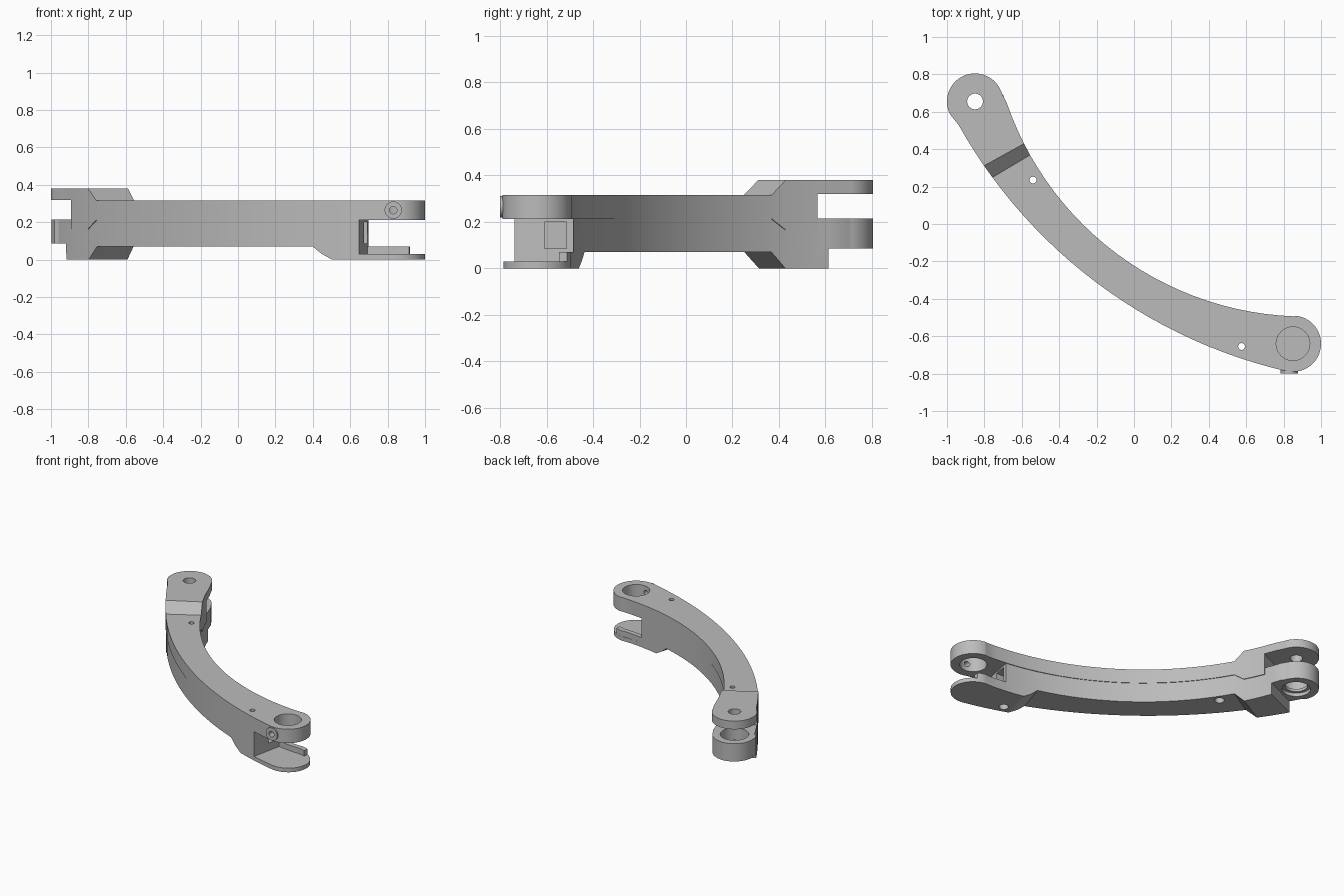
import bpy, bmesh
from math import radians, cos, sin, ceil, pi
from mathutils import Vector, Matrix

if "Cube" in bpy.data.objects:
    bpy.data.objects.remove(bpy.data.objects["Cube"])

grey = bpy.data.materials.new("machined grey")
grey.use_nodes = True
grey.diffuse_color = (0.5, 0.5, 0.5, 1)
grey.node_tree.nodes["Principled BSDF"].inputs["Base Color"].default_value = (0.5, 0.5, 0.5, 1)

# Plan shape: two tangent arcs joined by a round cap at each end
LEFT, RIGHT, CAP = Vector((-0.85, 0.655)), Vector((0.85, -0.64)), 0.15
INNER = (Vector((0.92, 1.197)), 1.692, 196.9, 267.8)
OUTER = (Vector((1.43, 1.856)), 2.714, 207.7, 256.9)


def polar(centre, radius, degrees):
    a = radians(degrees)
    return centre + radius * Vector((cos(a), sin(a)))


def chord(s):
    """Outer and inner edge at s: -1..0 left cap, 0..1 arm, 1..2 right cap."""
    if s < 0:
        half = 95.4 * (1 + s)
        return polar(LEFT, CAP, 112.3 + half), polar(LEFT, CAP, 112.3 - half)
    if s > 1:
        half = 95.4 * (2 - s)
        return polar(RIGHT, CAP, 352.3 - half), polar(RIGHT, CAP, 352.3 + half)
    return [polar(c, r, a + (b - a) * s) for c, r, a, b in (OUTER, INNER)]


def finish(bm, name):
    bmesh.ops.remove_doubles(bm, verts=bm.verts, dist=1e-5)
    bmesh.ops.recalc_face_normals(bm, faces=bm.faces)
    mesh = bpy.data.meshes.new(name)
    bm.to_mesh(mesh)
    bm.free()
    mesh.materials.append(grey)
    obj = bpy.data.objects.new(name, mesh)
    bpy.context.collection.objects.link(obj)
    return obj


def loft(name, knots, span=(0, 1)):
    """Follow the arm through knots of (s, bottom, top)."""
    samples = [knots[0]]
    for a, b in zip(knots, knots[1:]):
        n = max(1, ceil((b[0] - a[0]) * 26))
        samples += [tuple(p + (q - p) * k / n for p, q in zip(a, b)) for k in range(1, n + 1)]
    bm = bmesh.new()
    rings = []
    for s, low, high in samples:
        out, inn = chord(s)
        p, q = out.lerp(inn, span[0]), out.lerp(inn, span[1])
        if abs(s - 0.5) > 1.4999:  # cap tip is a single upright edge
            tip = [bm.verts.new((*out, z)) for z in (low, high)]
            rings.append([tip[0], tip[0], tip[1], tip[1]])
        else:
            rings.append([bm.verts.new((*e, z)) for e, z in
                          ((p, low), (q, low), (q, high), (p, high))])
    for a, b in zip(rings, rings[1:]):
        for k in range(4):
            face = list(dict.fromkeys((a[k], a[k - 1], b[k - 1], b[k])))
            if len(face) > 2:
                bm.faces.new(face)
    for ring in (rings[0], rings[-1]):
        if len(set(ring)) == 4:
            bm.faces.new(ring)
    return finish(bm, name)


def cylinder(name, x, y, radius, low, high, z=None):
    """Upright from low to high, or along y at height z."""
    bm = bmesh.new()
    middle = (low + high) / 2
    place = Matrix.Translation((x, y, middle))
    if z is not None:
        place = Matrix.Translation((x, middle, z)) @ Matrix.Rotation(pi / 2, 4, "X")
    bmesh.ops.create_cone(bm, cap_ends=True, segments=40, radius1=radius, radius2=radius,
                          depth=high - low, matrix=place)
    return finish(bm, name)


def box(name, low, high):
    bm = bmesh.new()
    low, high = Vector(low), Vector(high)
    bmesh.ops.create_cube(bm, size=1, matrix=Matrix.Translation((low + high) / 2)
                          @ Matrix.Diagonal((*(high - low), 1)))
    return finish(bm, name)


def select(obj):
    bpy.ops.object.select_all(action="DESELECT")
    obj.select_set(True)
    bpy.context.view_layer.objects.active = obj


def cut(obj, *cutters):
    for cutter in cutters:
        cutter.hide_render = True
        mod = obj.modifiers.new("cut", "BOOLEAN")
        mod.operation, mod.solver, mod.object = "DIFFERENCE", "EXACT", cutter
        select(obj)
        bpy.ops.object.modifier_apply(modifier=mod.name)
        bpy.data.objects.remove(cutter)


# Upper shell: raised tongue on the left, round eye on the right
upper = loft("upper_shell", [
    (-1, 0.32, 0.38), (0.07, 0.32, 0.38), (0.0705, 0.165, 0.38), (0.142, 0.165, 0.38),
    (0.175, 0.213, 0.315), (1, 0.213, 0.315), (2, 0.213, 0.315)])

# Lower shell: ring on the left, dropped feet, thin foot plate on the right
lower = loft("lower_shell", [
    (-1, 0.085, 0.215), (0.045, 0.085, 0.215), (0.0455, 0, 0.215), (0.0695, 0, 0.215),
    (0.07, 0, 0.164), (0.142, 0, 0.164), (0.175, 0.07, 0.212), (0.812, 0.07, 0.212),
    (0.835, 0.03, 0.212), (0.86, 0, 0.212), (0.925, 0, 0.212), (0.9255, 0, 0.03),
    (2, 0, 0.03)], span=(0.015, 0.985))

# Raised rim along the back of the foot plate
rim = loft("foot_rim", [(0.92, 0.02, 0.07), (1.27, 0.02, 0.07)], span=(0.86, 0.984))

# Side boss on the right eye
boss = cylinder("side_boss", 0.83, 0, 0.046, -0.8, -0.76, z=0.265)
cut(boss, cylinder("boss_bore", 0.83, 0, 0.02, -0.83, -0.7, z=0.265))

# Pivot bores and cross bore
cut(upper,
    cylinder("tongue_bore", *LEFT, 0.042, 0.3, 0.4),
    cylinder("eye_bore", *RIGHT, 0.09, 0.1, 0.4),
    cylinder("cross_bore", 0.83, 0, 0.02, -0.83, -0.7, z=0.265))
cut(lower,
    cylinder("ring_bore", *LEFT, 0.075, 0.05, 0.25),
    cylinder("ring_seat_top", *LEFT, 0.095, 0.13, 0.25),
    cylinder("ring_seat_bottom", *LEFT, 0.095, 0.05, 0.11),
    box("end_pocket", (0.58, -0.61, 0.085), (0.8, -0.515, 0.2)))

# Screw holes with wider counterbores underneath
for x, y, depth in ((-0.54, 0.235, 0.12), (0.575, -0.655, 0.06)):
    cut(upper, cylinder("screw_hole", x, y, 0.018, 0.1, 0.4))
    cut(lower, cylinder("screw_hole", x, y, 0.018, -0.1, 0.4),
        cylinder("counterbore", x, y, 0.032, -0.1, depth))

for part in (upper, lower, rim, boss):
    select(part)
    bpy.ops.object.shade_smooth_by_angle(angle=radians(25))
